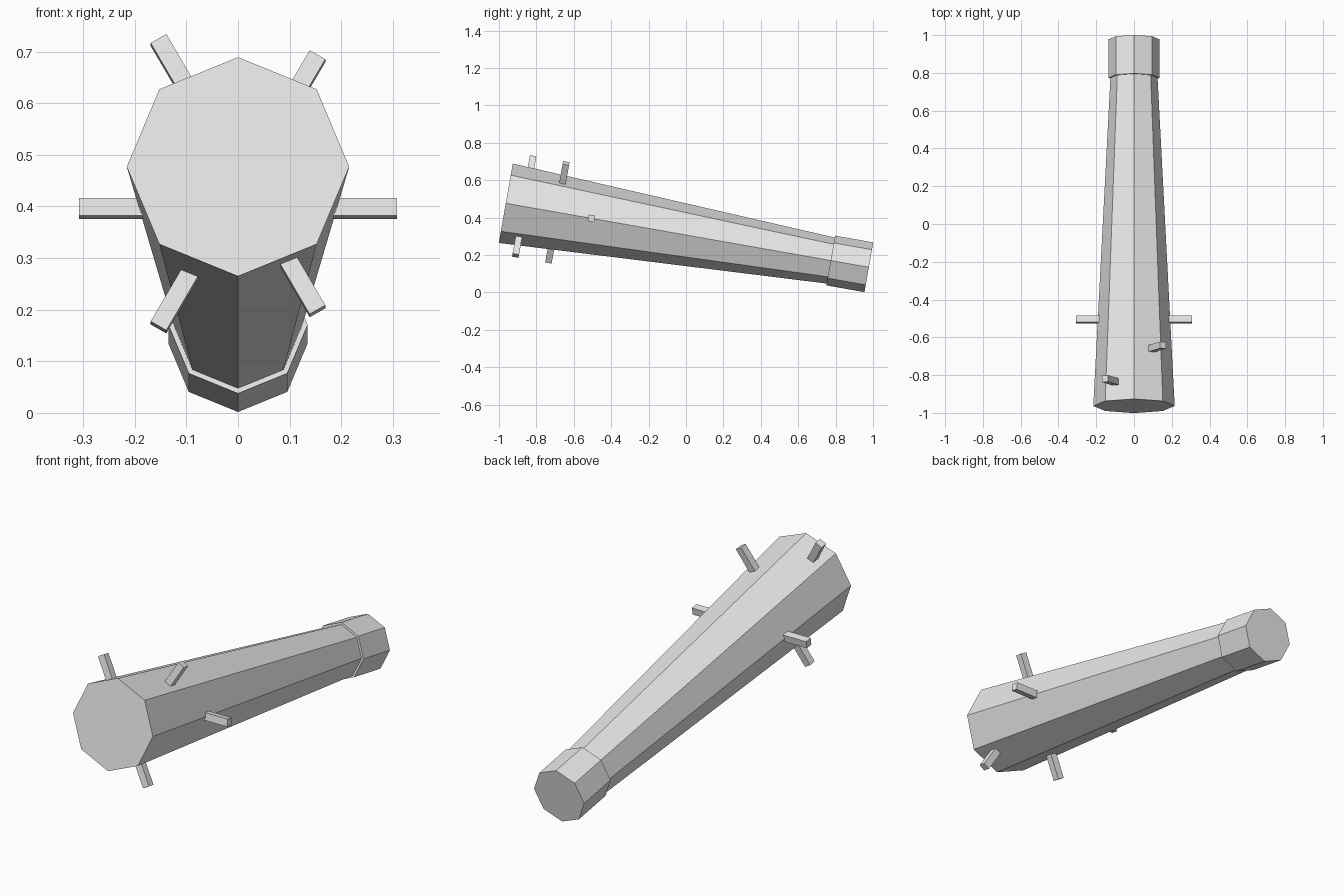
import bpy, bmesh
from math import radians
from mathutils import Matrix, Vector

if "Cube" in bpy.data.objects:
    bpy.data.objects.remove(bpy.data.objects["Cube"], do_unlink=True)

grey = bpy.data.materials.new("light grey wood")
grey.use_nodes = True
grey.diffuse_color = (0.8, 0.8, 0.8, 1)
grey.node_tree.nodes["Principled BSDF"].inputs["Base Color"].default_value = (0.8, 0.8, 0.8, 1)

# Local frame: z runs from the thick end to the grip, -y points up
FRAME = Matrix.Translation((0, -0.9635, 0.477)) @ Matrix.Rotation(radians(-100), 4, "X")


def finish(name, bm):
    bmesh.ops.transform(bm, matrix=FRAME, verts=bm.verts)
    bmesh.ops.recalc_face_normals(bm, faces=bm.faces)
    mesh = bpy.data.meshes.new(name)
    bm.to_mesh(mesh)
    bm.free()
    mesh.materials.append(grey)
    obj = bpy.data.objects.new(name, mesh)
    bpy.context.collection.objects.link(obj)


def octagon(name, start, end, r_start, r_end):
    bm = bmesh.new()
    bmesh.ops.create_cone(bm, cap_ends=True, segments=8, radius1=r_start, radius2=r_end,
                          depth=end - start,
                          matrix=Matrix.Translation((0, 0, (start + end) / 2)))
    finish(name, bm)


def spike(name, angle, along, inner=0.12, outer=0.308, width=0.035):
    bm = bmesh.new()
    bmesh.ops.create_cube(bm, size=1)
    bmesh.ops.scale(bm, vec=Vector((width, outer - inner, width)), verts=bm.verts)
    place = (Matrix.Translation((0, 0, along)) @ Matrix.Rotation(radians(angle), 4, "Z")
             @ Matrix.Translation((0, -(outer + inner) / 2, 0)))
    bmesh.ops.transform(bm, matrix=place, verts=bm.verts)
    finish(name, bm)


# Tapered club and its grip
octagon("club_body", 0, 1.80, 0.2155, 0.123)
octagon("grip_end", 1.764, 1.971, 0.135, 0.135)

# Square spikes around the thick end: angle from the top, distance along the club
for name, angle, along in [
    ("spike_upper_right", -30, 0.10),
    ("spike_upper_left", 30, 0.28),
    ("spike_side_right", -90, 0.465),
    ("spike_side_left", 90, 0.465),
    ("spike_lower_right", -150, 0.28),
    ("spike_lower_left", 150, 0.10),
]:
    spike(name, angle, along)
